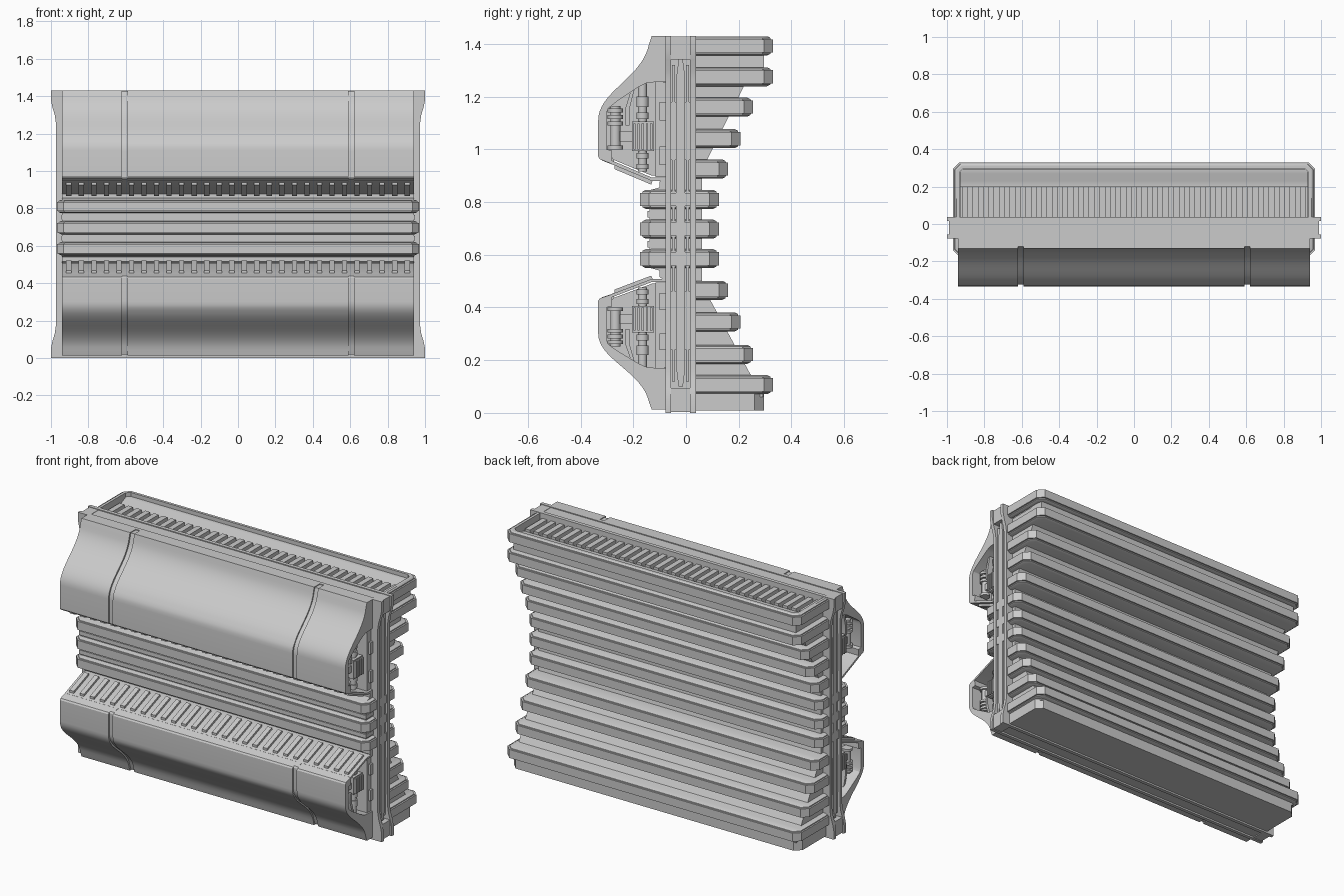
import bpy, bmesh
from math import radians
from mathutils import Matrix, Vector
from mathutils.geometry import interpolate_bezier

if "Cube" in bpy.data.objects:
    bpy.data.objects.remove(bpy.data.objects["Cube"])


def finish(name, bm, angle=30):
    bmesh.ops.recalc_face_normals(bm, faces=bm.faces)
    for f in bm.faces:
        f.smooth = True
    me = bpy.data.meshes.new(name)
    bm.to_mesh(me)
    bm.free()
    me.set_sharp_from_angle(angle=radians(angle))
    ob = bpy.data.objects.new(name, me)
    bpy.context.collection.objects.link(ob)
    return ob


def loft(bm, rings, loop=False):
    rows = [[bm.verts.new(p) for p in r] for r in rings]
    n = len(rows[0])
    pairs = list(zip(rows, rows[1:])) + ([(rows[-1], rows[0])] if loop else [])
    for a, b in pairs:
        for i in range(n):
            j = (i + 1) % n
            bm.faces.new((a[i], a[j], b[j], b[i]))
    if not loop:
        bm.faces.new(rows[0])
        bm.faces.new(rows[-1])


def prism_x(bm, pts, x0, x1):
    loft(bm, [[(x, y, z) for y, z in pts] for x in (x0, x1)])


def box(bm, x0, x1, y0, y1, z0, z1):
    prism_x(bm, [(y0, z0), (y1, z0), (y1, z1), (y0, z1)], x0, x1)


def cyl(bm, x, y, z0, z1, r, seg=16):
    bmesh.ops.create_cone(bm, cap_ends=True, segments=seg, radius1=r, radius2=r, depth=abs(z1 - z0),
                          matrix=Matrix.Translation((x, y, (z0 + z1) / 2)))


def plan(w, y0, y1, i, z, c=0.035, front=False):
    """Plan outline with chamfered corners, inset by i."""
    w, y1, d = w - i, y1 - i, c - i * 0.4
    pts = [(w, y1 - d), (w - d, y1), (d - w, y1), (-w, y1 - d)]
    if front:
        y0 += i
        pts += [(-w, y0 + d), (d - w, y0), (w - d, y0), (w, y0 + d)]
    else:
        pts += [(-w, y0), (w, y0)]
    return [(x, y, z) for x, y in pts]


# cooling fins: rounded slabs with a raised lip band
LIP = [(-.036, .022), (-.03, .01), (-.025, .009), (-.025, 0), (.025, 0), (.025, .009), (.03, .01), (.036, .022)]
fins = [(1.275, .33), (1.16, .255), (1.04, .207), (.925, .16), (.81, .125), (.697, .125),
        (.585, .125), (.465, .16), (.345, .207), (.222, .255), (.107, .33)]
for k, (zc, y1) in enumerate(fins):
    mid = 4 <= k <= 6
    bm = bmesh.new()
    loft(bm, [plan(.968, -.175 if mid else 0.03, y1, i, zc + dz, front=mid) for dz, i in LIP])
    finish("fin_%02d" % k, bm)

# top fin is an open rim around the vent
bm = bmesh.new()
rim = LIP[:-1] + [(.036, .018), (.036, .034), (-.036, .034)]
loft(bm, [plan(.968, .03, .33, i, 1.392 + dz) for dz, i in rim], loop=True)
finish("top_rim", bm)

# rear core that the fins sit on
bm = bmesh.new()
prism_x(bm, [(0, .06), (.293, .06), (.293, .13), (.245, .145), (.075, .46), (.06, .49), (.06, .90), (.075, .95),
             (.225, 1.25), (.295, 1.26), (.295, 1.405), (.27, 1.405), (.23, 1.385), (.2, 1.385),
             (.2, 1.355), (0, 1.355)], -.93, .93)
finish("rear_core", bm)
bm = bmesh.new()
loft(bm, [plan(.95, 0, .295, 0, z) for z in (.01, .085)])
finish("base_slab", bm)

# vent slats in the top
bm = bmesh.new()
for i in range(33):
    x = (i - 16) * .0565
    box(bm, x - .016, x + .016, .03, .2, 1.35, 1.4)
finish("top_vent_slats", bm)

# frame: two flared flanges, recessed web, raised rib and end caps
half = [(1, 0), (1, .05), (.992, .09), (.98, .13), (.974, .17), (.974, 1.26), (.98, 1.3), (.992, 1.34), (1, 1.38), (1, 1.43)]
outline = half + [(-x, z) for x, z in reversed(half)]
for name, y0, y1 in (("front_flange", -.077, -.056), ("rear_flange", .016, .038)):
    bm = bmesh.new()
    loft(bm, [[(x, y, z) for x, z in outline] for y in (y0, y1)])
    finish(name, bm)
bm = bmesh.new()
box(bm, -.945, .945, -.06, .02, .01, 1.425)
for s in (-1, 1):
    a, b = sorted((s * .94, s * .962))
    for y in (-.047, .006):
        box(bm, a, b, y - .006, y + .006, .12, 1.32)
        for z in (.24, .96):
            box(bm, a, b, y - .01, y + .01, z, z + .22)
    prism_x(bm, [(-.028, .1), (-.012, .1), (-.003, .17), (-.003, 1.27), (-.012, 1.34),
                 (-.028, 1.34), (-.037, 1.27), (-.037, .17)], s * .94, s * .968)
    for z0, z1 in ((.004, .095), (1.34, 1.427)):
        a, b = sorted((s * .93, s * .99))
        box(bm, a, b, -.06, .02, z0, z1)
finish("frame_web", bm)

# front middle body between the two hoods
bm = bmesh.new()
prism_x(bm, [(-.06, .49), (-.1, .515), (-.1, .54), (-.138, .55), (-.138, .845), (-.1, .855), (-.1, .877), (-.06, .9)], -.94, .94)
for z in (.64, .753):
    box(bm, -.945, .945, -.146, -.06, z - .012, z + .012)
finish("front_core", bm)

# hoods, their grilles and machinery: lower one is a flipped, slightly shorter copy
curve = [(p.x, p.y) for p in interpolate_bezier(Vector((-.14, 1.4)), Vector((-.165, 1.27)),
                                                Vector((-.333, 1.22)), Vector((-.333, 1.11)), 18)]
hood = [(-.07, 1.43), (-.13, 1.43)] + curve + [
    (-.333, .972), (-.327, .962), (-.283, .945), (-.28, .995), (-.302, 1.0), (-.302, 1.135), (-.295, 1.155), (-.264, 1.18),
    (-.177, 1.238), (-.146, 1.253), (-.07, 1.257)]
for tag, fz in (("upper", lambda z: z), ("lower", lambda z: .013 + .9 * (1.43 - z))):
    def P(pts):
        return [(y, fz(z)) for y, z in pts]

    def fbox(bm, x0, x1, y0, y1, z0, z1):
        box(bm, x0, x1, y0, y1, *sorted((fz(z0), fz(z1))))

    bm = bmesh.new()
    for a, b in ((-.94, -.62), (.62, .94)):
        prism_x(bm, P(hood), a, b)
    finish(tag + "_hood_ends", bm)
    bm = bmesh.new()
    prism_x(bm, P([(y + .003 if z > 1.15 and y < -.14 else y, z) for y, z in hood]), -.592, .592)
    finish(tag + "_hood_centre", bm)
    bm = bmesh.new()
    for a, b in ((-.62, -.592), (.592, .62)):
        prism_x(bm, P([(y + .009, z - .005) for y, z in hood]), a, b)
    finish(tag + "_hood_seams", bm)

    # sloping grille under the hood lip
    bm = bmesh.new()
    prism_x(bm, P([(-.285, .945), (-.13, .88), (-.07, .88), (-.07, .892), (-.128, .892), (-.283, .958)]), -.94, .94)
    for i in range(28):
        x = (i - 13.5) * .067
        prism_x(bm, P([(-.272, .945), (-.125, .885), (-.132, .866), (-.272, .925)]), x - .014, x + .014)
    finish(tag + "_grille", bm)

    # backing panel and inner bulkheads
    bm = bmesh.new()
    fbox(bm, -.93, .93, -.115, -.06, .895, 1.256)
    for s in (-1, 1):
        prism_x(bm, P([(-.07, .9), (-.13, .9), (-.275, .96), (-.305, 1.0), (-.305, 1.14), (-.264, 1.19),
                       (-.15, 1.26), (-.07, 1.26)]), s * .78, s * .8)
        for z in (.94, 1.11):
            fbox(bm, *sorted((s * .92, s * .942)), -.1, -.065, z, z + .07)
    finish(tag + "_backing_panel", bm)

    # exposed machinery at both ends
    bm = bmesh.new()
    for s in (-1, 1):
        x = s * .875
        cyl(bm, x, -.165, fz(.915), fz(1.25), .017)
        for z0, z1 in ((.925, .945), (.965, .985), (1.115, 1.14), (1.16, 1.2)):
            cyl(bm, x, -.165, fz(z0), fz(z1), .023)
        fbox(bm, *sorted((s * .82, s * .905)), -.205, -.122, .993, 1.105)
        for i in range(5):
            y = -.196 + i * .016
            fbox(bm, *sorted((s * .9, s * .917)), y - .004, y + .004, 1.0, 1.098)
        cyl(bm, x, -.268, fz(1.0), fz(1.165), .019)
        for z0, z1 in ((1.0, 1.015), (1.09, 1.105), (1.115, 1.13), (1.14, 1.155)):
            cyl(bm, x, -.268, fz(z0), fz(z1), .029)
        fbox(bm, *sorted((s * .85, s * .89)), -.25, -.2, 1.03, 1.07)
        prism_x(bm, P([(-.21, 1.22), (-.196, 1.225), (-.215, 1.15), (-.215, 1.09), (-.23, 1.09), (-.23, 1.155)]),
                s * .84, s * .9)
    finish(tag + "_machinery", bm)
